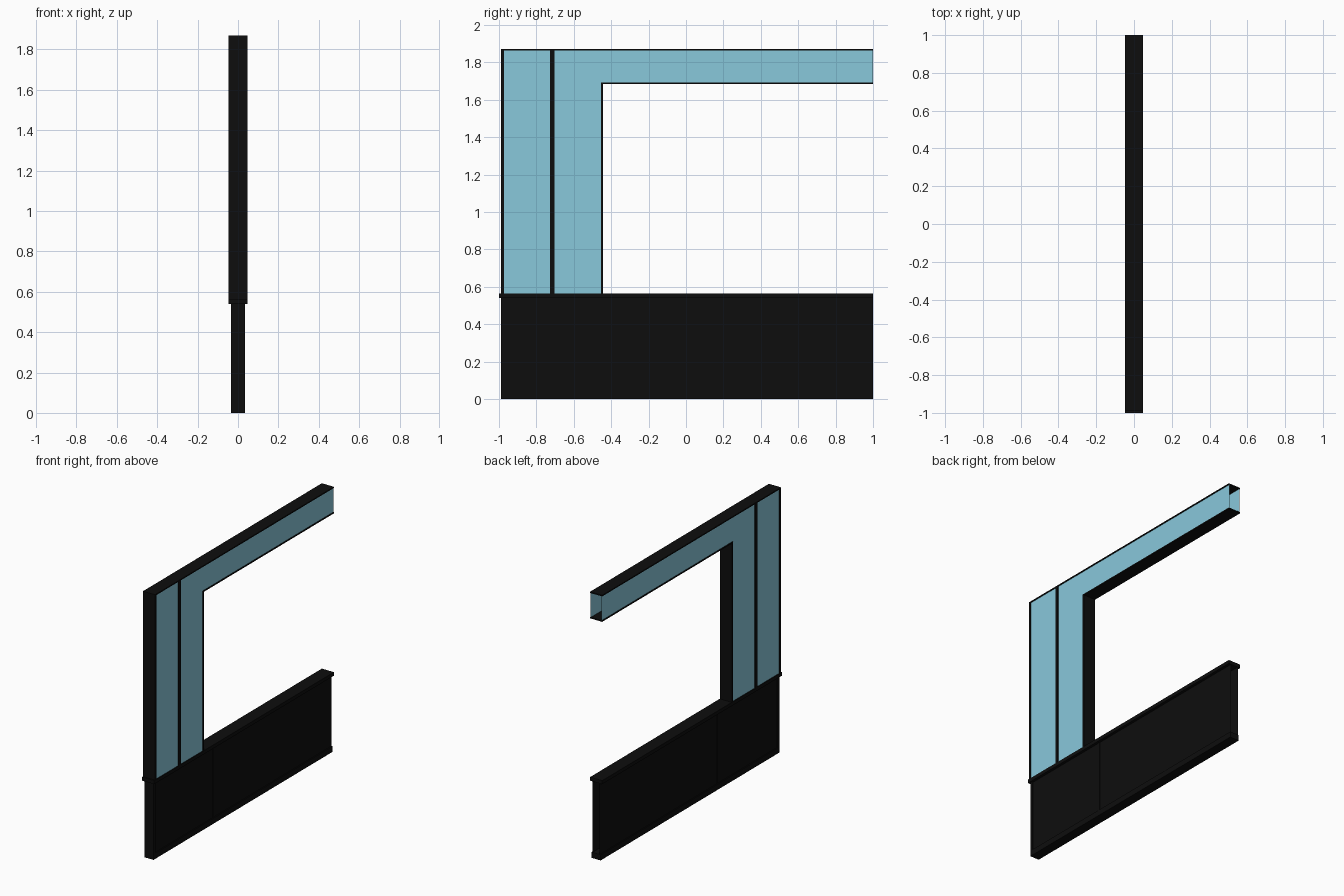
import bpy

if "Cube" in bpy.data.objects:
    bpy.data.objects.remove(bpy.data.objects["Cube"])

def material(name, color):
    m = bpy.data.materials.new(name)
    m.diffuse_color = color
    m.use_nodes = True
    m.node_tree.nodes["Principled BSDF"].inputs["Base Color"].default_value = m.diffuse_color
    return m

BLACK = material("black_metal", (0.004, 0.004, 0.004, 1))
GLASS = material("blue_glass", (0.25, 0.58, 0.71, 1))

def make(name, verts, faces, mat):
    me = bpy.data.meshes.new(name)
    me.from_pydata(verts, [], faces)
    me.materials.append(mat)
    ob = bpy.data.objects.new(name, me)
    bpy.context.collection.objects.link(ob)
    return ob

def box(name, half_x, y0, y1, z0, z1):
    """Black bar centred on x = 0."""
    v = [(x, y, z) for x in (-half_x, half_x) for y in (y0, y1) for z in (z0, z1)]
    f = [(0, 1, 3, 2), (4, 6, 7, 5), (0, 4, 5, 1), (2, 3, 7, 6), (0, 2, 6, 4), (1, 5, 7, 3)]
    return make(name, v, f, BLACK)

def sheets(name, half_x, outline, mat):
    """Thin sheet on each side, from a y-z outline (counter-clockwise seen from +x)."""
    for side, s in (("right", 1), ("left", -1)):
        pts = [(s * half_x, y, z) for y, z in outline]
        idx = list(range(len(pts)))
        make(f"{name}_{side}", pts, [idx if s > 0 else idx[::-1]], mat)

def rect(y0, y1, z0, z1):
    return [(y0, z0), (y1, z0), (y1, z1), (y0, z1)]

W, L = 0.047, 0.035          # half depths of upper frame and lower wall
SILL, TOP = 0.565, 1.87

# Lower wall: rails, end post, seam studs and panels
box("base_rail", L, -0.99, 1, 0, 0.04)
box("wall_end_post", L, -0.99, -0.97, 0.04, 0.54)
for i, y in enumerate((-0.315, 0.34)):
    box(f"wall_stud_{i + 1}", 0.03, y - 0.008, y + 0.008, 0.04, 0.54)
for i, (a, b) in enumerate(((-0.97, -0.323), (-0.307, 0.332), (0.348, 1))):
    sheets(f"wall_panel_{i + 1}", 0.028, rect(a, b, 0.04, 0.54), BLACK)
box("sill", W, -1, 1, 0.54, SILL)

# Upper frame around the window opening
box("outer_post", W, -0.99, -0.973, SILL, TOP)
box("mullion", W, -0.727, -0.703, SILL, 1.862)
box("opening_jamb", W, -0.455, -0.443, SILL, 1.691)
box("header_top", W, -0.973, 1, 1.862, TOP)
box("header_bottom", W, -0.455, 1, 1.683, 1.691)

# Glass: a narrow pane, and an L-shaped pane running along the header
sheets("side_pane", 0.042, rect(-0.973, -0.727, SILL, 1.862), GLASS)
sheets("corner_pane", 0.042,
       [(-0.703, SILL), (-0.455, SILL), (-0.455, 1.691), (1, 1.691), (1, 1.862), (-0.703, 1.862)], GLASS)
